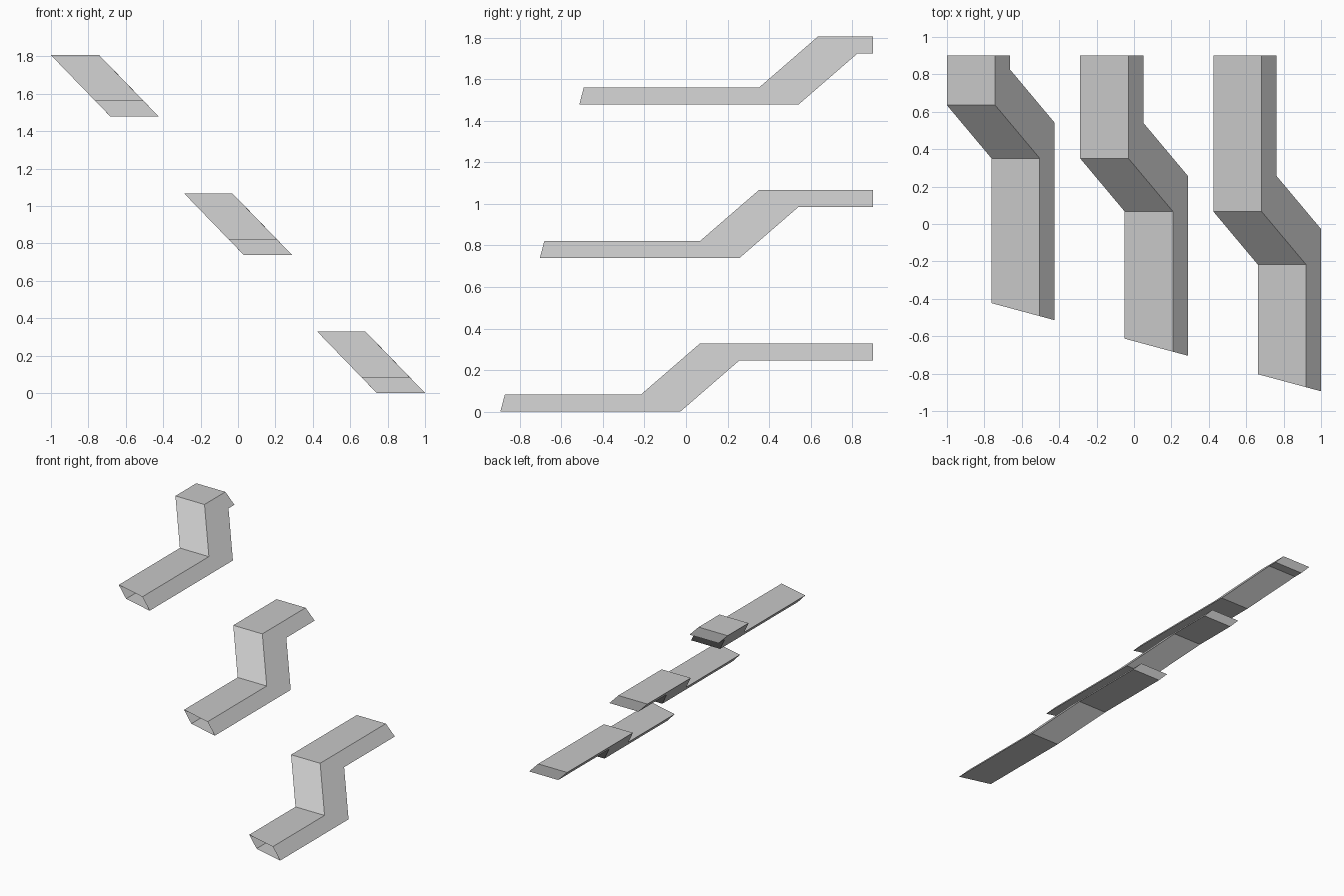
import bpy, bmesh

cube = bpy.data.objects.get("Cube")
if cube:
    bpy.data.objects.remove(cube, do_unlink=True)

grey = bpy.data.materials.new("plain grey")
grey.use_nodes = True
colour = (0.58, 0.58, 0.58, 1)
grey.diffuse_color = colour
grey.node_tree.nodes["Principled BSDF"].inputs["Base Color"].default_value = colour

WIDTH = 0.258                 # across the duct
SIDE_X, SIDE_Z = 0.08, 0.082  # slanted side wall, top edge to bottom edge
RISE_X, RISE_Y, RISE_Z = 0.238, 0.284, 0.246
BACK_Y = 0.9
BOTTOM_SHIFT = 0.19           # underside bends lie further back
FRONT_SLOPE = 0.27            # front opening is cut at a slant


def make_duct(name, x, z, bend_y, front_y):
    """Cranked duct with a slanted section, open in front and closed behind.
    x and z locate the upper left edge at the back."""
    bm = bmesh.new()
    corners = [(0, 0), (WIDTH, 0), (WIDTH + SIDE_X, 1), (SIDE_X, 1)]
    low_x, low_z = x + RISE_X, z - RISE_Z
    stations = [(low_x, None, low_z), (low_x, bend_y - RISE_Y, low_z),
                (x, bend_y, z), (x, BACK_Y, z)]
    rings = []
    for i, (sx, sy, sz) in enumerate(stations):
        ring = []
        for dx, low in corners:
            if i == 0:
                y = front_y - FRONT_SLOPE * dx
            elif i == 3:
                y = BACK_Y
            else:
                y = sy + BOTTOM_SHIFT * low
            ring.append(bm.verts.new((sx + dx, y, sz - SIDE_Z * low)))
        rings.append(ring)
    # walls between neighbouring sections
    for near, far in zip(rings, rings[1:]):
        for k in range(4):
            n = (k + 1) % 4
            bm.faces.new((near[k], near[n], far[n], far[k]))
    # back end cap
    bm.faces.new(rings[-1])
    mesh = bpy.data.meshes.new(name)
    bm.to_mesh(mesh)
    bm.free()
    mesh.materials.append(grey)
    bpy.context.collection.objects.link(bpy.data.objects.new(name, mesh))


# three ducts stepping down towards the left
for i, name in enumerate(("upper_duct", "middle_duct", "lower_duct")):
    make_duct(name, -1 + 0.712 * i, 1.806 - 0.739 * i,
              0.635 - RISE_Y * i, -0.423 - 0.19 * i)
